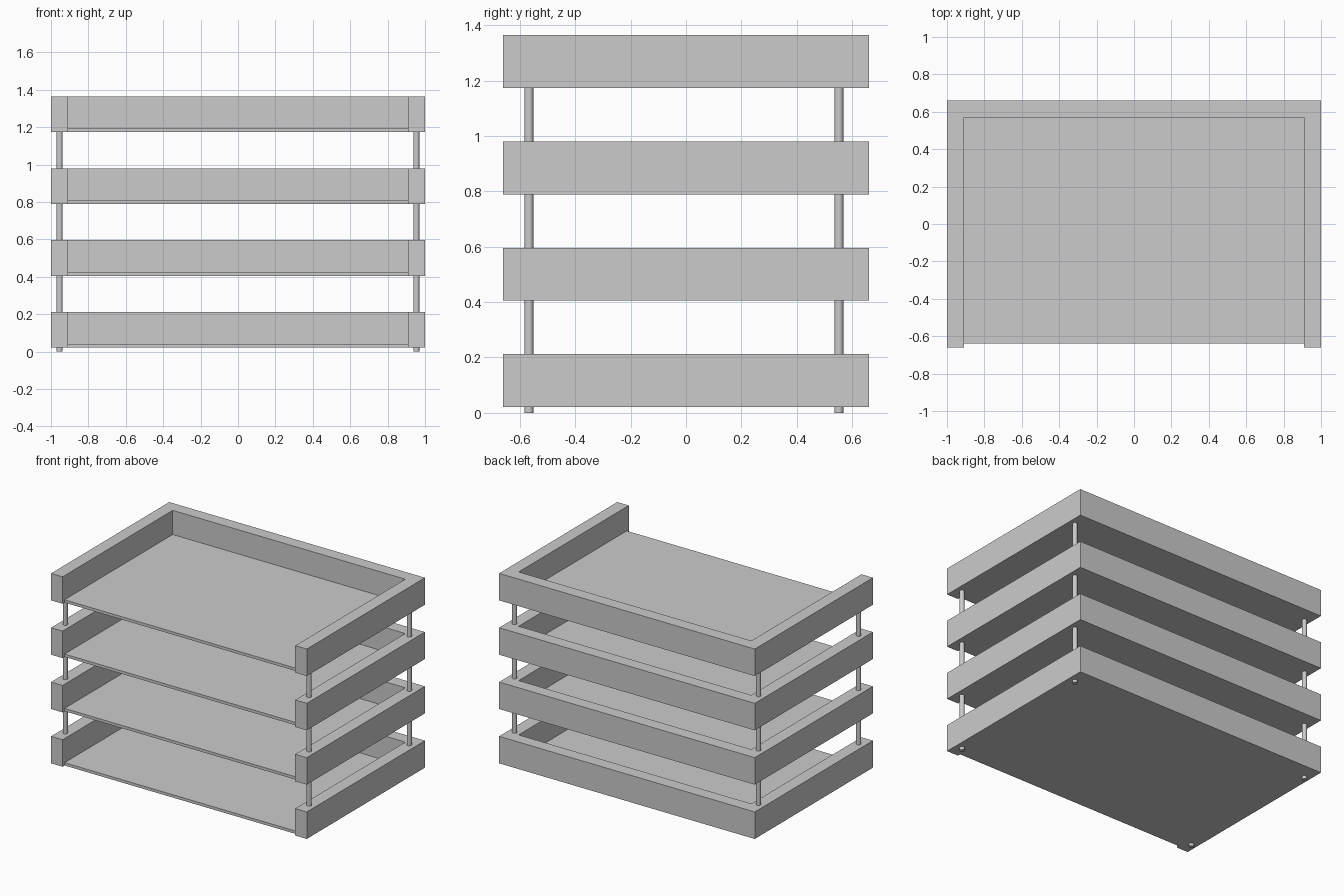
import bpy

if "Cube" in bpy.data.objects:
    bpy.data.objects.remove(bpy.data.objects["Cube"])

TRAYS, PITCH, BASE, HEIGHT = 4, 0.384, 0.021, 0.191
HALF_X, HALF_Y, WALL = 1.0, 0.66, 0.09


def box(name, lo, hi):
    """Box spanning two opposite corners."""
    bpy.ops.mesh.primitive_cube_add(size=1, location=[(a + b) / 2 for a, b in zip(lo, hi)])
    ob = bpy.context.object
    ob.name = name
    ob.scale = [b - a for a, b in zip(lo, hi)]
    bpy.ops.object.transform_apply(location=False, rotation=False, scale=True)
    return ob


inner = HALF_X - WALL
for i in range(TRAYS):
    z = BASE + i * PITCH
    top = z + HEIGHT
    # side rails
    box(f"left_rail_{i + 1}", (-HALF_X, -HALF_Y, z), (-inner, HALF_Y, top))
    box(f"right_rail_{i + 1}", (inner, -HALF_Y, z), (HALF_X, HALF_Y, top))
    # back rail between the side rails
    box(f"back_rail_{i + 1}", (-inner, HALF_Y - WALL, z), (inner, HALF_Y, top))
    # thin tray floor, set back slightly at the open front
    box(f"tray_floor_{i + 1}", (-inner, -0.638, z), (inner, HALF_Y - WALL, z + 0.02))

# round posts running through the rails, protruding below as feet
post_top = BASE + (TRAYS - 1) * PITCH + 0.02
for side, x in (("left", -0.954), ("right", 0.954)):
    for end, y in (("front", -0.567), ("back", 0.552)):
        bpy.ops.mesh.primitive_cylinder_add(vertices=32, radius=0.016, depth=post_top,
                                            location=(x, y, post_top / 2))
        bpy.context.object.name = f"{end}_{side}_post"
        bpy.ops.object.shade_smooth_by_angle()
